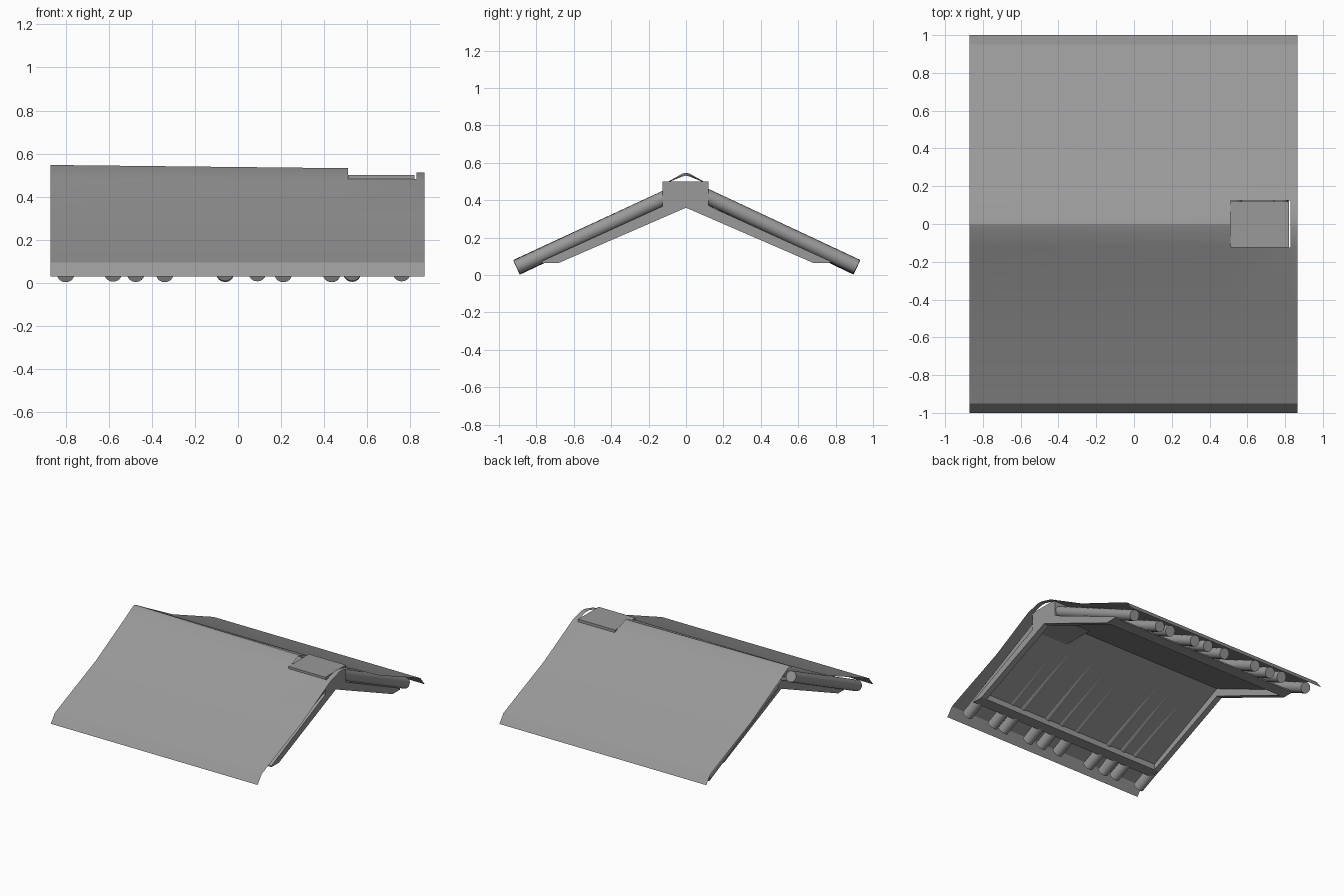
import bpy, bmesh, math, random
from mathutils import Vector

if "Cube" in bpy.data.objects:
    bpy.data.objects.remove(bpy.data.objects["Cube"])

random.seed(4)

grey = bpy.data.materials.new("dark_grey")
grey.diffuse_color = (0.32, 0.32, 0.32, 1)
grey.use_nodes = True
grey.node_tree.nodes["Principled BSDF"].inputs["Base Color"].default_value = grey.diffuse_color


def mesh_object(name, verts, faces, smooth=False):
    me = bpy.data.meshes.new(name)
    me.from_pydata(verts, [], faces)
    me.materials.append(grey)
    ob = bpy.data.objects.new(name, me)
    bpy.context.collection.objects.link(ob)
    bm = bmesh.new()
    bm.from_mesh(me)
    bmesh.ops.recalc_face_normals(bm, faces=bm.faces)
    bm.to_mesh(me)
    bm.free()
    if smooth:
        bpy.context.view_layer.objects.active = ob
        ob.select_set(True)
        bpy.ops.object.shade_smooth_by_angle(angle=math.radians(25))
        ob.select_set(False)
    return ob


def prism(name, profile, x0, x1):
    # extrude a closed (y, z) outline along x
    n = len(profile)
    verts = [(x, y, z) for x in (x0, x1) for y, z in profile]
    faces = [list(range(n)), list(range(2 * n - 1, n - 1, -1))]
    faces += [(i, (i + 1) % n, n + (i + 1) % n, n + i) for i in range(n)]
    return mesh_object(name, verts, faces)


def log(name, a, b, r, sides=16):
    a, b = Vector(a), Vector(b)
    bpy.ops.mesh.primitive_cylinder_add(vertices=sides, radius=r,
                                        depth=(b - a).length, location=(a + b) / 2)
    ob = bpy.context.object
    ob.name = name
    ob.data.materials.append(grey)
    ob.rotation_mode = 'QUATERNION'
    ob.rotation_quaternion = (b - a).to_track_quat('Z', 'Y')
    bpy.ops.object.shade_smooth_by_angle(angle=math.radians(40))


# roof covering: thin sheet with a sagging slope, folded eaves and a hole at the ridge
xs = [-0.87, -0.2, 0.51, 0.828, 0.865]
half = [0.02, 0.125, 0.46, 0.95, 1.0]
ys = [-h for h in reversed(half)] + [0] + half


def sheet_z(x, y):
    t = (x + 0.87) / 1.735
    y = abs(y)
    if x > 0.82 and y < 0.1:
        return 0.512
    return {0: 0.547 - 0.019 * t, 0.02: 0.542 - 0.019 * t, 0.125: 0.483,
            0.46: 0.302, 0.95: 0.095, 1.0: 0.03}[y]


w = len(ys)
verts = [(x, y, sheet_z(x, y)) for x in xs for y in ys]
faces = [(i * w + j, i * w + j + 1, (i + 1) * w + j + 1, (i + 1) * w + j)
         for i in range(len(xs) - 1) for j in range(w - 1)
         if not (i == 2 and abs(ys[j] + ys[j + 1]) < 0.2)]
mesh_object("roof_sheet", verts, faces, smooth=True)

# end rafters: chevron frames with level-cut feet
chevron = [(0, 0.36), (0.68, 0.065), (0.77, 0.065), (0.77, 0.075), (0, 0.425),
           (-0.77, 0.075), (-0.77, 0.065), (-0.68, 0.065)]
prism("right_rafter", chevron, 0.775, 0.82)
prism("left_rafter", chevron, -0.80, -0.757)

# ceiling panel between rafters, with the logs just breaking its surface
ceiling = [(0, 0.419), (0.765, 0.071), (0.77, 0.075), (0, 0.425),
           (-0.77, 0.075), (-0.765, 0.071)]
prism("ceiling", ceiling, -0.757, 0.775)

# eave beams
for s, name in ((-1, "front_eave_beam"), (1, "back_eave_beam")):
    prism(name, [(s * 0.68, 0.065), (s * 0.77, 0.065),
                 (s * 0.77, 0.075), (s * 0.68, 0.115)], -0.757, 0.775)

# ridge block showing through the hole
prism("ridge_block", [(-0.125, 0.36), (0.12, 0.36), (0.12, 0.5), (-0.125, 0.5)],
      0.51, 0.82)

# log rafters down both slopes
for k, x in enumerate([-0.8, -0.58, -0.475, -0.34, -0.06, 0.09, 0.21, 0.435, 0.53, 0.76]):
    for s in (-1, 1):
        top = 0.418 + (0.008 if s > 0 else 0)
        dx = random.uniform(-0.02, 0.02)
        log(f"log_{k}_{'back' if s > 0 else 'front'}",
            (x + dx, s * 0.1, top),
            (x, s * (0.913 if s > 0 else 0.905), 0.041 + random.uniform(-0.003, 0.005)), 0.04)
